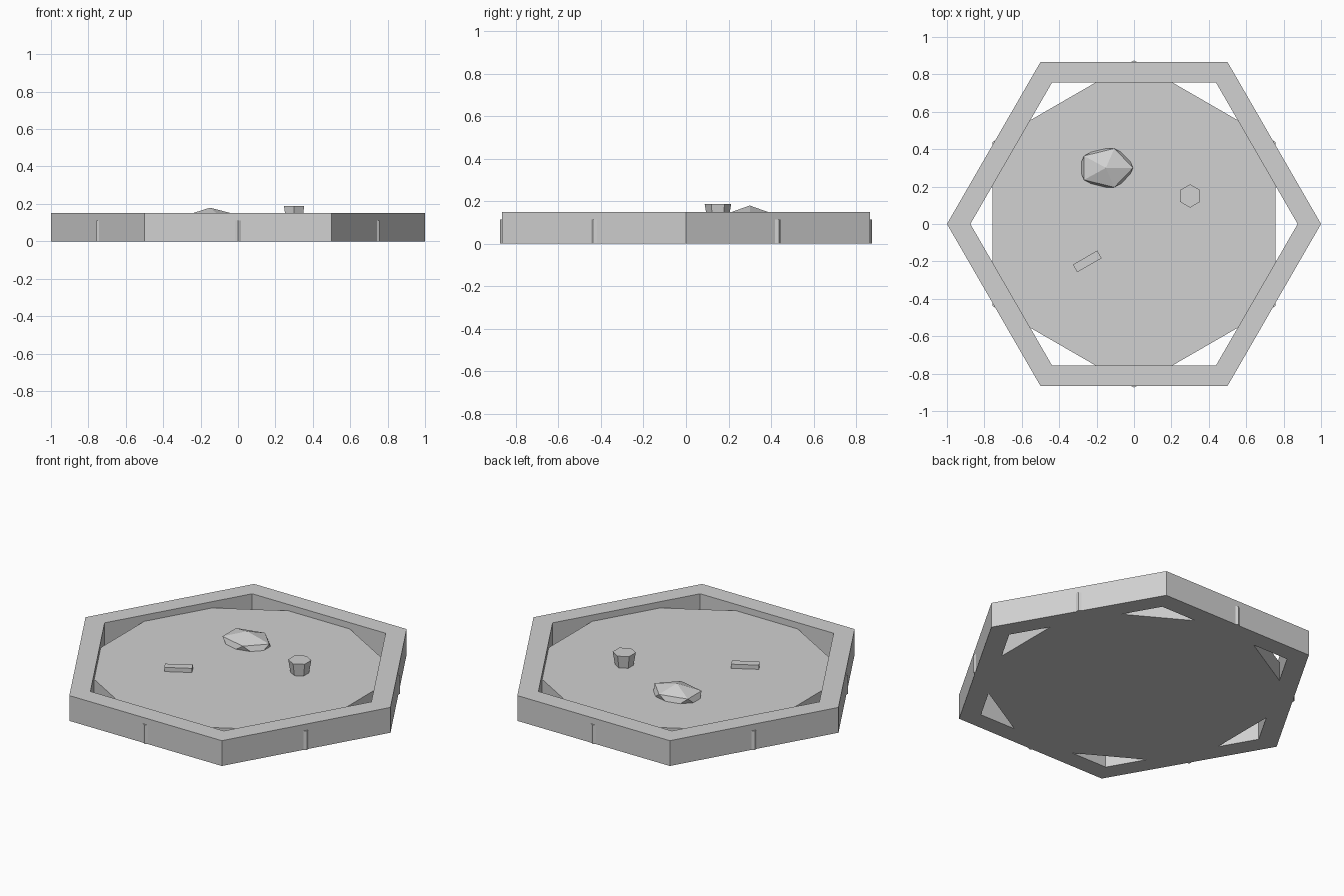
import bpy, bmesh
from math import sin, cos, radians
from mathutils import Matrix

cube = bpy.data.objects.get("Cube")
if cube:
    bpy.data.objects.remove(cube, do_unlink=True)

stone = bpy.data.materials.new("stone_grey")
stone.use_nodes = True
grey = (0.64, 0.64, 0.64, 1)
stone.diffuse_color = grey
stone.node_tree.nodes["Principled BSDF"].inputs["Base Color"].default_value = grey

FLOOR = 0.1125


def finish(name, bm, location=(0, 0, 0), turn=0):
    bmesh.ops.recalc_face_normals(bm, faces=bm.faces)
    mesh = bpy.data.meshes.new(name)
    bm.to_mesh(mesh)
    bm.free()
    mesh.materials.append(stone)
    obj = bpy.data.objects.new(name, mesh)
    obj.location = location
    obj.rotation_euler.z = radians(turn)
    bpy.context.collection.objects.link(obj)
    return obj


def hexagon(bm, radius, z, start=0):
    angles = [radians(start + 60 * i) for i in range(6)]
    return [bm.verts.new((radius * cos(a), radius * sin(a), z)) for a in angles]


def bridge(bm, a, b):
    for i in range(6):
        j = (i + 1) % 6
        bm.faces.new((a[i], a[j], b[j], b[i]))


def hex_prism(name, low_radius, top_radius, height, location, start):
    bm = bmesh.new()
    low = hexagon(bm, low_radius, 0, start)
    top = hexagon(bm, top_radius, height, start)
    bridge(bm, low, top)
    bm.faces.new(low)
    bm.faces.new(top)
    return finish(name, bm, location)


# Hexagonal border wall, open in the middle
bm = bmesh.new()
loops = [hexagon(bm, r, z) for r, z in ((1, 0), (1, 0.15), (0.875, 0.15), (0.875, 0))]
for k in range(4):
    bridge(bm, loops[k], loops[(k + 1) % 4])
finish("border_wall", bm)

# Floor slab turned against the border, its corners poking through the wall
hex_prism("floor_slab", 0.875, 0.875, FLOOR, (0, 0, 0), 30)

# Flared stump
hex_prism("stump", 0.05, 0.0625, 0.075, (0.3, 0.15, FLOOR), 30)

# Faceted boulder half sunk in the floor
bm = bmesh.new()
bmesh.ops.create_icosphere(bm, subdivisions=1, radius=1,
                           matrix=Matrix.Diagonal((0.162, 0.122, 0.067, 1)))
finish("boulder", bm, (-0.15, 0.3, FLOOR))

# Small plank lying on the floor
bm = bmesh.new()
bmesh.ops.create_cube(bm, size=1, matrix=Matrix.Diagonal((0.15, 0.047, 0.025, 1)))
finish("plank", bm, (-0.25, -0.2, FLOOR + 0.0125), 30)
